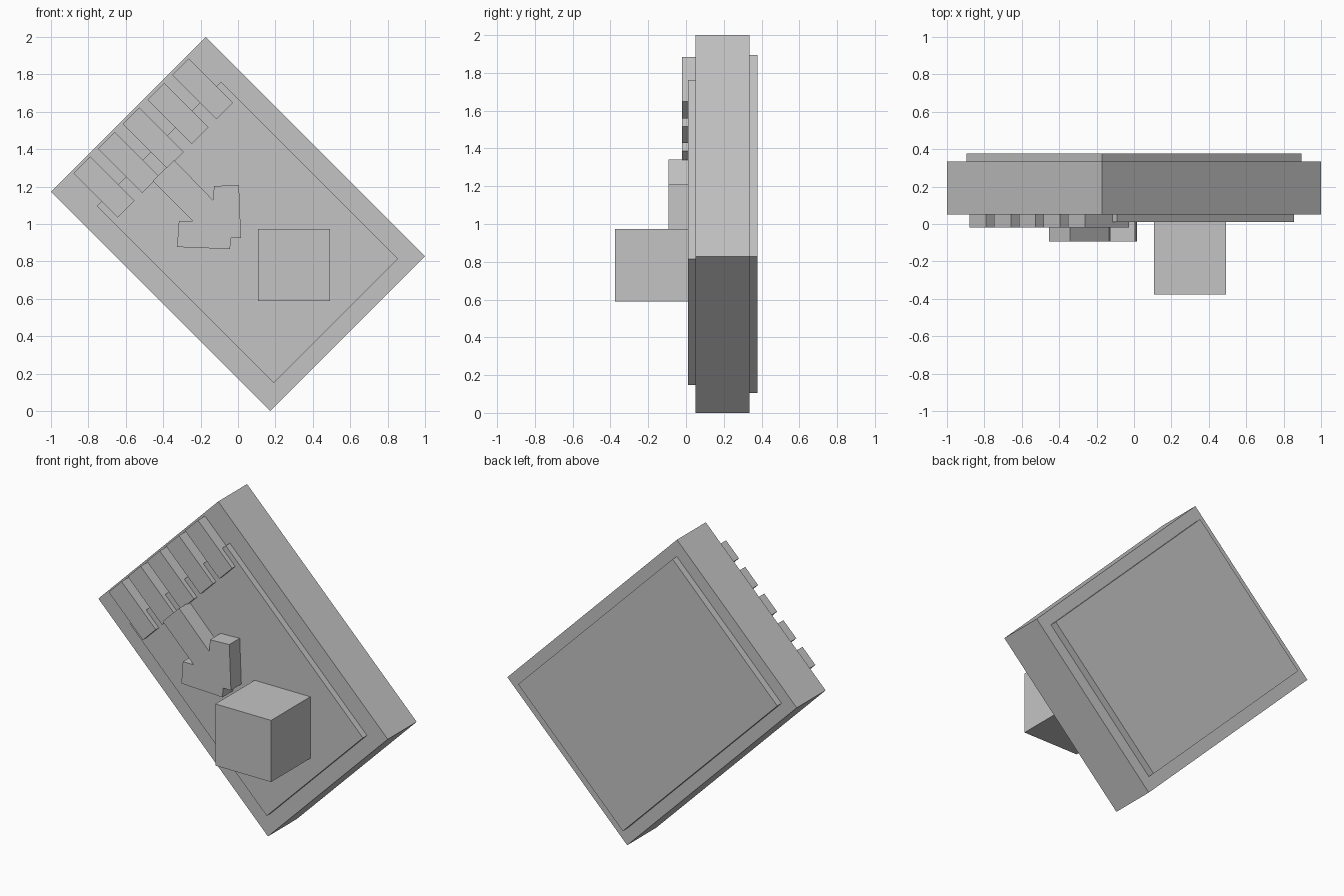
import bpy, bmesh, math
from mathutils import Matrix, Vector

if "Cube" in bpy.data.objects:
    bpy.data.objects.remove(bpy.data.objects["Cube"])

grey = bpy.data.materials.new("mid_grey")
grey.diffuse_color = (0.55, 0.55, 0.55, 1)
grey.use_nodes = True
grey.node_tree.nodes["Principled BSDF"].inputs["Base Color"].default_value = grey.diffuse_color


def finish(name, bm):
    bmesh.ops.recalc_face_normals(bm, faces=bm.faces)
    mesh = bpy.data.meshes.new(name)
    bm.to_mesh(mesh)
    bm.free()
    mesh.materials.append(grey)
    obj = bpy.data.objects.new(name, mesh)
    bpy.context.collection.objects.link(obj)
    return obj


def plate(name, x, z, length, width, y0, y1, tilt=45):
    """Box spanning y0..y1, turned about the y axis."""
    bm = bmesh.new()
    bmesh.ops.create_cube(bm, size=1)
    m = (Matrix.Translation((x, (y0 + y1) / 2, z))
         @ Matrix.Rotation(math.radians(tilt), 4, 'Y')
         @ Matrix.Diagonal((length, y1 - y0, width, 1)))
    bm.transform(m)
    return finish(name, bm)


# Tilted card body with raised panels on both sides
plate("card_body", 0, 1.0, 1.657, 1.171, 0.05, 0.335)
plate("back_panel", 0, 1.0, 1.509, 1.023, 0.33, 0.378)
plate("front_panel", 0.05, 0.955, 1.34, 0.94, 0.01, 0.055)

# Row of five contact strips along the short upper edge
for i in range(5):
    plate(f"contact_{i + 1}", -0.189 - 0.132 * i, 1.722 - 0.131 * i,
          0.335, 0.126, -0.02, 0.055)

# Cube on the front panel
plate("cube_block", 0.3, 0.781, 0.385, 0.385, -0.377, 0.012, 0)

# Arrow pointing down towards the cube
outline = [(-0.342, 1.342), (-0.134, 1.128), (-0.128, 1.203), (0.005, 1.208),
           (0.016, 0.925), (-0.037, 0.925), (-0.043, 0.866), (-0.326, 0.877),
           (-0.316, 1.016), (-0.241, 1.016), (-0.455, 1.23)]
bm = bmesh.new()
face = bm.faces.new([bm.verts.new((x, -0.093, z)) for x, z in outline])
ext = bmesh.ops.extrude_face_region(bm, geom=[face], use_keep_orig=True)
bmesh.ops.translate(bm, vec=Vector((0, 0.105, 0)),
                    verts=[v for v in ext["geom"] if isinstance(v, bmesh.types.BMVert)])
finish("arrow", bm)
